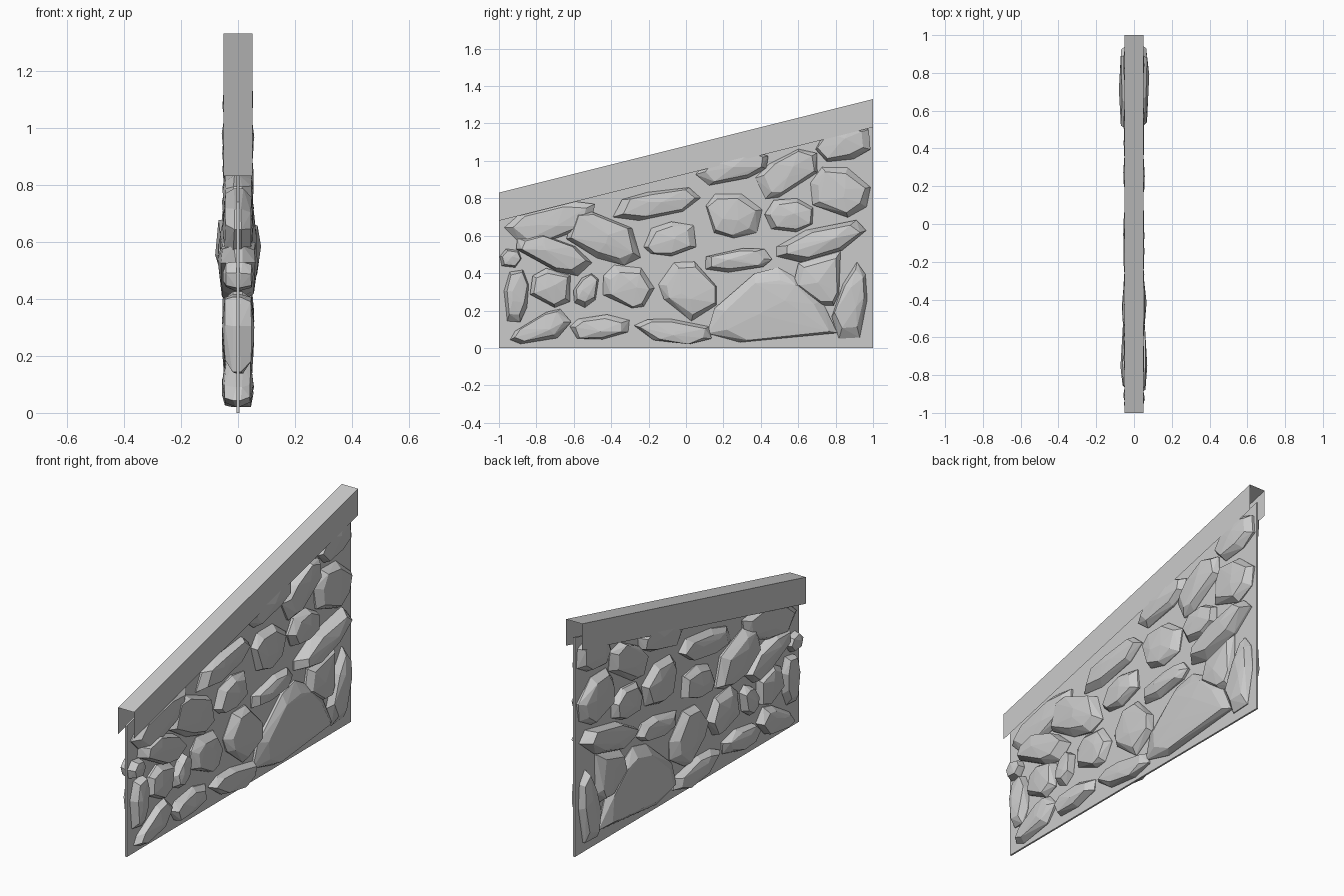
import bpy
import bmesh
import random
from math import cos, sin, radians, tau, copysign
from mathutils import Vector

random.seed(4)

default_cube = bpy.data.objects.get("Cube")
if default_cube:
    bpy.data.objects.remove(default_cube, do_unlink=True)

# One plain grey for the whole wall
GREY = (0.6, 0.6, 0.6, 1.0)
stone_grey = bpy.data.materials.new("stone_grey")
stone_grey.use_nodes = True
stone_grey.diffuse_color = GREY
for node in stone_grey.node_tree.nodes:
    if node.type == "BSDF_PRINCIPLED":
        node.inputs["Base Color"].default_value = GREY


def finish(bm, name):
    """Turn a bmesh into a named, flat-shaded object."""
    mesh = bpy.data.meshes.new(name)
    bm.to_mesh(mesh)
    bm.free()
    mesh.materials.append(stone_grey)
    obj = bpy.data.objects.new(name, mesh)
    bpy.context.scene.collection.objects.link(obj)
    return obj


def slope(y, base):
    """Height of a line that climbs from front to back."""
    return base + 0.25 * (y + 1)


# Thin mortar panel with a sloping top
bm = bmesh.new()
outline = [(-1, 0), (1, 0), (1, slope(1, 0.74)), (-1, slope(-1, 0.74))]
panel = bm.faces.new([bm.verts.new((-0.005, y, z)) for y, z in outline])
extruded = bmesh.ops.extrude_face_region(bm, geom=[panel], use_keep_orig=True)
moved = [g for g in extruded["geom"] if isinstance(g, bmesh.types.BMVert)]
bmesh.ops.translate(bm, verts=moved, vec=(0.01, 0, 0))
bmesh.ops.recalc_face_normals(bm, faces=bm.faces)
finish(bm, "mortar_panel")

# Sloping cap: a channel open below and at both ends
bm = bmesh.new()
section = [(-0.05, 0.68), (-0.05, 0.83), (0.05, 0.83), (0.05, 0.68)]
ends = [[bm.verts.new((x, y, slope(y, z))) for x, z in section] for y in (-1, 1)]
low, high = ends
for i in range(len(section) - 1):
    bm.faces.new((low[i], high[i], high[i + 1], low[i + 1]))
finish(bm, "sloping_cap")


def unit_outline(sides):
    """Irregular rounded box outline that fills the range -1 to 1."""
    start = random.random() * tau
    points = []
    for i in range(sides):
        a = start + tau * (i + random.uniform(-0.25, 0.25)) / sides
        points.append([copysign(abs(f(a)) ** 0.75, f(a)) for f in (cos, sin)])
    for axis in (0, 1):
        lo = min(p[axis] for p in points)
        hi = max(p[axis] for p in points)
        for p in points:
            p[axis] = 2 * (p[axis] - lo) / (hi - lo) - 1
    return points


stone_count = 0


def stone(y, z, length, height, tilt, taper=0.0, depth=5.5, sides=7):
    """Chipped stone through the wall; half sizes and position in hundredths."""
    global stone_count
    stone_count += 1
    bm = bmesh.new()
    c, s = cos(radians(tilt)), sin(radians(tilt))

    def add(x, u, v):
        v = v * (1 + taper * u) * height
        u = u * length
        py = max(-99.5, min(99.5, y + u * c - v * s))
        pz = max(2.0, z + u * s + v * c)
        bm.verts.new(Vector((x, py, pz)) / 100)

    ring = unit_outline(sides)
    for side in (-1, 1):
        du, dv = random.uniform(-0.08, 0.08), random.uniform(-0.1, 0.1)
        for u, v in ring:
            add(side * random.uniform(0.5, 2), u, v)
            k = random.uniform(0.72, 0.88)
            add(side * random.uniform(0.75, 0.88) * depth, u * k + du, v * k + dv)
        # Off-centre peaks that break up the face
        for _ in range(2):
            add(side * depth * random.uniform(0.94, 1.04),
                random.uniform(-0.35, 0.35), random.uniform(-0.35, 0.35))
    hull = bmesh.ops.convex_hull(bm, input=bm.verts)
    loose = {g for g in hull["geom_interior"] + hull["geom_unused"]
             if isinstance(g, bmesh.types.BMVert)}
    bmesh.ops.delete(bm, geom=list(loose), context="VERTS")
    bmesh.ops.recalc_face_normals(bm, faces=bm.faces)
    finish(bm, f"stone_{stone_count:02d}")


# Bottom course
stone(-78, 10, 17, 6.5, 20, taper=0.4)
stone(-46, 11, 16, 6.5, 5)
stone(-7, 9, 21, 6.5, -6, taper=0.2)
stone(46, 23, 20, 29, 90, taper=-0.65, sides=8)
stone(89, 25, 21, 8, 80, taper=-0.45)

# Second course
stone(-91, 28, 14, 6.5, 85)
stone(-72, 32, 11, 10, -10, sides=6)
stone(-53, 31, 9, 6, 65, taper=-0.2)
stone(-31, 33, 14, 11, -12)
stone(1, 31, 16, 13, -50)
stone(72, 35, 14, 12, -68, taper=-0.65, sides=6)

# Third course
stone(-94, 48, 6, 5, 0, sides=6)
stone(-71, 50, 21, 8, -20, depth=7)
stone(-43, 58, 21, 11, -22, depth=6.5)
stone(-9, 58, 14, 9, 8, taper=0.15)
stone(28, 47, 18, 6, 6)
stone(72, 57, 25, 8, 17, depth=8)

# Upper course
stone(-72, 67, 25, 9, 14)
stone(-16, 77, 24, 7, 11)
stone(25, 71, 15, 12, -10)
stone(55, 71, 13, 9, 0)
stone(82, 84, 16, 13, -12)

# Stones tucked under the cap
stone(25, 96, 20, 7, 14)
stone(55, 94, 18, 9, 30)
stone(84, 109, 15, 9, 12)
